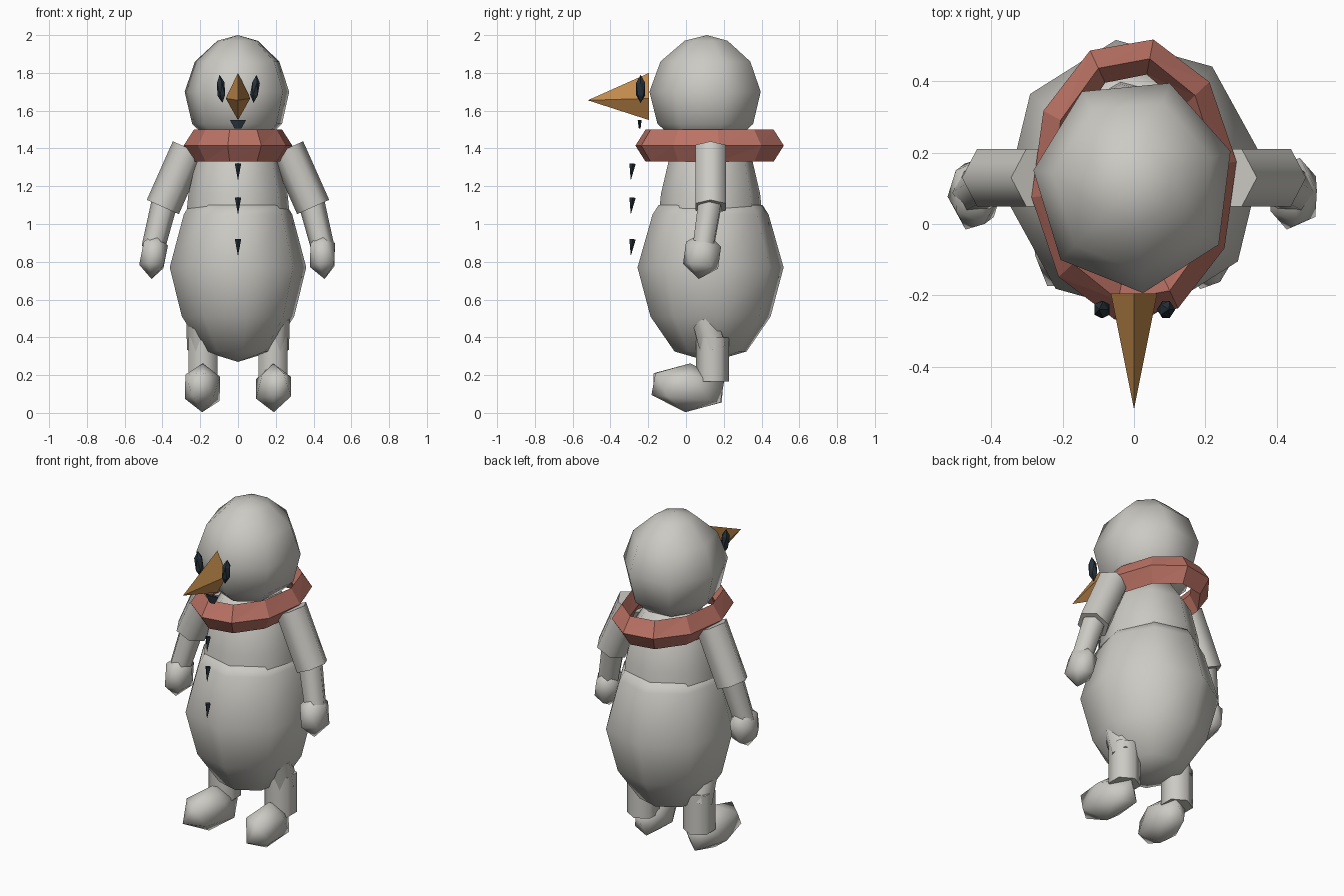
import bpy, bmesh, math
from mathutils import Vector, Matrix

cube = bpy.data.objects.get("Cube")
if cube:
    bpy.data.objects.remove(cube, do_unlink=True)


def material(name, rgb):
    m = bpy.data.materials.new(name)
    m.use_nodes = True
    m.diffuse_color = (*rgb, 1)
    m.node_tree.nodes["Principled BSDF"].inputs["Base Color"].default_value = (*rgb, 1)
    return m


SNOW = material("snow grey", (0.60, 0.59, 0.55))
CLOTH = material("scarf red", (0.50, 0.17, 0.13))
CARROT = material("carrot orange", (0.53, 0.25, 0.07))
COAL = material("coal black", (0.02, 0.032, 0.042))


def finish(name, bm, mat, smooth=True):
    bmesh.ops.recalc_face_normals(bm, faces=bm.faces)
    mesh = bpy.data.meshes.new(name)
    bm.to_mesh(mesh)
    bm.free()
    mesh.materials.append(mat)
    ob = bpy.data.objects.new(name, mesh)
    bpy.context.collection.objects.link(ob)
    if smooth:
        bpy.ops.object.select_all(action="DESELECT")
        ob.select_set(True)
        bpy.context.view_layer.objects.active = ob
        bpy.ops.object.shade_smooth_by_angle(angle=math.radians(65))
    return ob


def lathe(name, profile, sides, turn, stretch, y, mat):
    """Stack rings of (radius, height), closed at both ends."""
    bm = bmesh.new()
    rings = []
    for r, z in profile:
        if r == 0:
            rings.append([bm.verts.new((0, y, z))] * sides)
            continue
        angles = [math.radians(turn) + math.tau * i / sides for i in range(sides)]
        rings.append([bm.verts.new((r * math.cos(a), y + stretch * r * math.sin(a), z)) for a in angles])
    for low, high in zip(rings, rings[1:]):
        for i in range(sides):
            j = (i + 1) % sides
            quad = [low[i], low[j], high[j], high[i]]
            bm.faces.new(list(dict.fromkeys(quad)))
    return finish(name, bm, mat)


def blob(name, centre, size, mat, tilt=(0, 0, 0), detail=1, smooth=True):
    bm = bmesh.new()
    bmesh.ops.create_icosphere(bm, subdivisions=detail, radius=1)
    turn = Matrix.Identity(4)
    for angle, axis in zip(tilt, "XYZ"):
        turn = Matrix.Rotation(math.radians(angle), 4, axis) @ turn
    bm.transform(Matrix.Translation(centre) @ turn @ Matrix.Diagonal((*size, 1)))
    return finish(name, bm, mat, smooth)


def rod(name, start, end, r1, r2, sides, mat, turn=0, smooth=True):
    """Tapered prism between two points."""
    a, b = Vector(start), Vector(end)
    bm = bmesh.new()
    bmesh.ops.create_cone(bm, cap_ends=True, segments=sides, radius1=r1, radius2=r2, depth=(b - a).length)
    aim = Vector((0, 0, 1)).rotation_difference(b - a).to_matrix().to_4x4()
    bm.transform(Matrix.Translation((a + b) / 2) @ aim @ Matrix.Rotation(math.radians(turn), 4, "Z"))
    return finish(name, bm, mat, smooth)


# Body, chest and head
lathe("lower_body", [(0, 0.27), (0.18, 0.325), (0.30, 0.51), (0.365, 0.77), (0.29, 1.05), (0.26, 1.10), (0, 1.12)],
      8, 8, 1.07, 0.13, SNOW)
lathe("chest", [(0, 1.03), (0.275, 1.06), (0.265, 1.16), (0.225, 1.33), (0.15, 1.44), (0, 1.48)],
      8, 8, 1.0, 0.13, SNOW)
lathe("head", [(0, 1.43), (0.16, 1.45), (0.245, 1.53), (0.285, 1.70), (0.23, 1.86), (0.11, 1.97), (0, 2.0)],
      7, 18, 1.07, 0.11, SNOW)

# Faceted scarf ring
bm = bmesh.new()
sides = 10
section = [(0, 0), (-0.055, 0.085), (-0.10, 0.01), (-0.055, -0.085)]
rings = []
for i in range(sides):
    a = math.tau * (i + 0.2) / sides
    rings.append([bm.verts.new(((0.29 + d) * math.cos(a), 0.125 + (0.40 + d) * math.sin(a), 1.415 + h))
                  for d, h in section])
for i in range(sides):
    here, there = rings[i], rings[(i + 1) % sides]
    for k in range(4):
        n = (k + 1) % 4
        bm.faces.new((here[k], there[k], there[n]))
        bm.faces.new((here[k], there[n], here[n]))
finish("scarf", bm, CLOTH, smooth=False)

# Carrot nose: a diamond-based spike
bm = bmesh.new()
base = [bm.verts.new((x, -0.195, z)) for x, z in ((0, 1.80), (0.065, 1.665), (0, 1.55), (-0.065, 1.665))]
tip = bm.verts.new((0, -0.52, 1.655))
bm.faces.new(base)
for i in range(4):
    bm.faces.new((base[i], base[(i + 1) % 4], tip))
finish("nose", bm, CARROT, smooth=False)

# Mouth and buttons, chips of coal
rod("mouth", (0, -0.245, 1.505), (0, -0.245, 1.55), 0.018, 0.042, 4, COAL, smooth=False).scale.y = 1
mouth = bpy.data.objects["mouth"]
mouth.data.transform(Matrix.Translation((0, -0.184, 0)) @ Matrix.Diagonal((1, 0.25, 1, 1)))
for i, z in enumerate((1.28, 1.10, 0.88)):
    rod(f"button_{i + 1}", (0, -0.292, z - 0.045), (0, -0.283, z + 0.04), 0.001, 0.017, 4, COAL, smooth=False)

# Paired parts
for side, s in (("left", 1), ("right", -1)):
    blob(f"{side}_eye", (s * 0.09, -0.24, 1.715), (0.025, 0.028, 0.075), COAL, (0, s * 6, 0), smooth=False)
    rod(f"{side}_upper_arm", (s * 0.26, 0.13, 1.40), (s * 0.398, 0.13, 1.09), 0.093, 0.093, 6, SNOW, 30)
    rod(f"{side}_forearm", (s * 0.385, 0.13, 1.13), (s * 0.45, 0.09, 0.87), 0.07, 0.062, 6, SNOW, 30)
    blob(f"{side}_hand", (s * 0.447, 0.085, 0.835), (0.08, 0.11, 0.128), SNOW, (-8, s * -5, 0))
    rod(f"{side}_thigh", (s * 0.20, 0.10, 0.50), (s * 0.19, 0.145, 0.34), 0.075, 0.08, 6, SNOW)
    rod(f"{side}_shin", (s * 0.185, 0.14, 0.40), (s * 0.185, 0.14, 0.165), 0.088, 0.088, 6, SNOW, 30)
    blob(f"{side}_foot", (s * 0.188, 0.01, 0.133), (0.105, 0.218, 0.13), SNOW, (-6, 0, s * 8))
